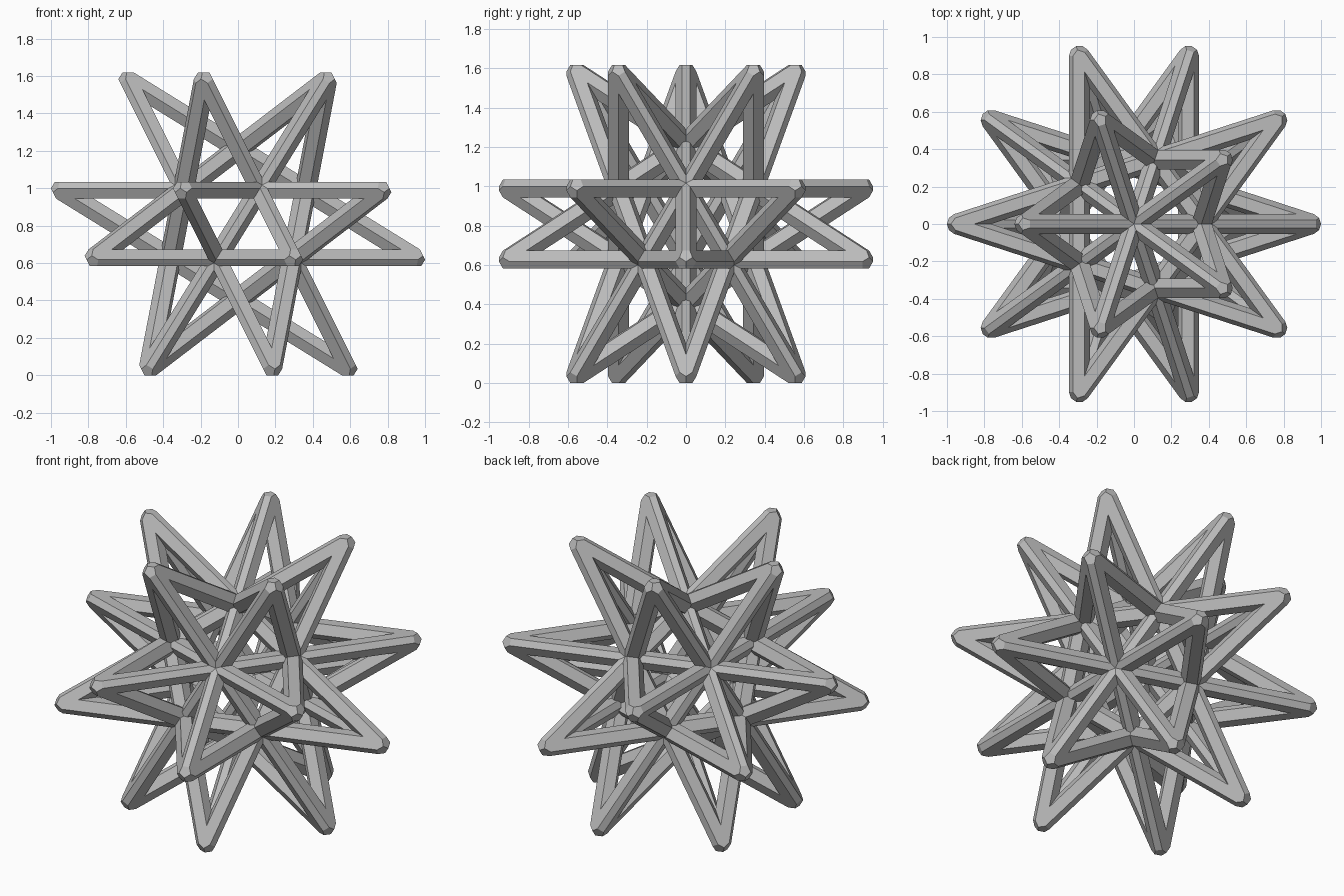
import bpy
import bmesh
from itertools import combinations
from math import sin, cos, atan, radians
from mathutils import Vector

TIP_RADIUS = 0.9617      # centre of the star to the centre of a point
NODE_RADIUS = 0.0566     # size of the small dodecahedron swept along each strut
CENTRE = Vector((0, 0, 0.809))

if "Cube" in bpy.data.objects:
    bpy.data.objects.remove(bpy.data.objects["Cube"], do_unlink=True)

grey = bpy.data.materials.new("grey")
grey.use_nodes = True
grey.diffuse_color = (0.5, 0.5, 0.5, 1)
grey.node_tree.nodes["Principled BSDF"].inputs["Base Color"].default_value = (0.5, 0.5, 0.5, 1)


def icosahedron_directions():
    """Two poles and two staggered rings of five."""
    tilt = atan(0.5)
    dirs = [Vector((0, 0, 1)), Vector((0, 0, -1))]
    for k in range(5):
        for start, lat in ((0, tilt), (36, -tilt)):
            a = radians(start + 72 * k)
            dirs.append(Vector((cos(a) * cos(lat), sin(a) * cos(lat), sin(lat))))
    return dirs


def dodecahedron_directions():
    """One direction through the middle of each icosahedron face."""
    return [(a + b + c).normalized()
            for a, b, c in combinations(icosahedron_directions(), 3)
            if min(a.dot(b), b.dot(c), a.dot(c)) > 0.4]


def make_strut(name, start, end, node):
    """Hexagonal bar with faceted ends: the hull of a node at each end."""
    bm = bmesh.new()
    for end_point in (start, end):
        for corner in node:
            bm.verts.new(end_point + corner)
    hull = bmesh.ops.convex_hull(bm, input=bm.verts[:])
    spare = {g for g in hull["geom_interior"] + hull["geom_unused"]
             if isinstance(g, bmesh.types.BMVert)}
    bmesh.ops.delete(bm, geom=list(spare), context="VERTS")
    bmesh.ops.dissolve_limit(bm, angle_limit=radians(2), verts=bm.verts[:], edges=bm.edges[:])
    bmesh.ops.recalc_face_normals(bm, faces=bm.faces[:])
    mesh = bpy.data.meshes.new(name)
    bm.to_mesh(mesh)
    bm.free()
    mesh.materials.append(grey)
    obj = bpy.data.objects.new(name, mesh)
    obj.location = CENTRE
    bpy.context.collection.objects.link(obj)


# Long struts join star points; they cross at the twelve inner corners
directions = dodecahedron_directions()
node = [d * NODE_RADIUS for d in directions]
count = 0
for a, b in combinations(directions, 2):
    if 1.8 < (a - b).length < 1.9:
        count += 1
        make_strut(f"star_strut_{count}", a * TIP_RADIUS, b * TIP_RADIUS, node)
